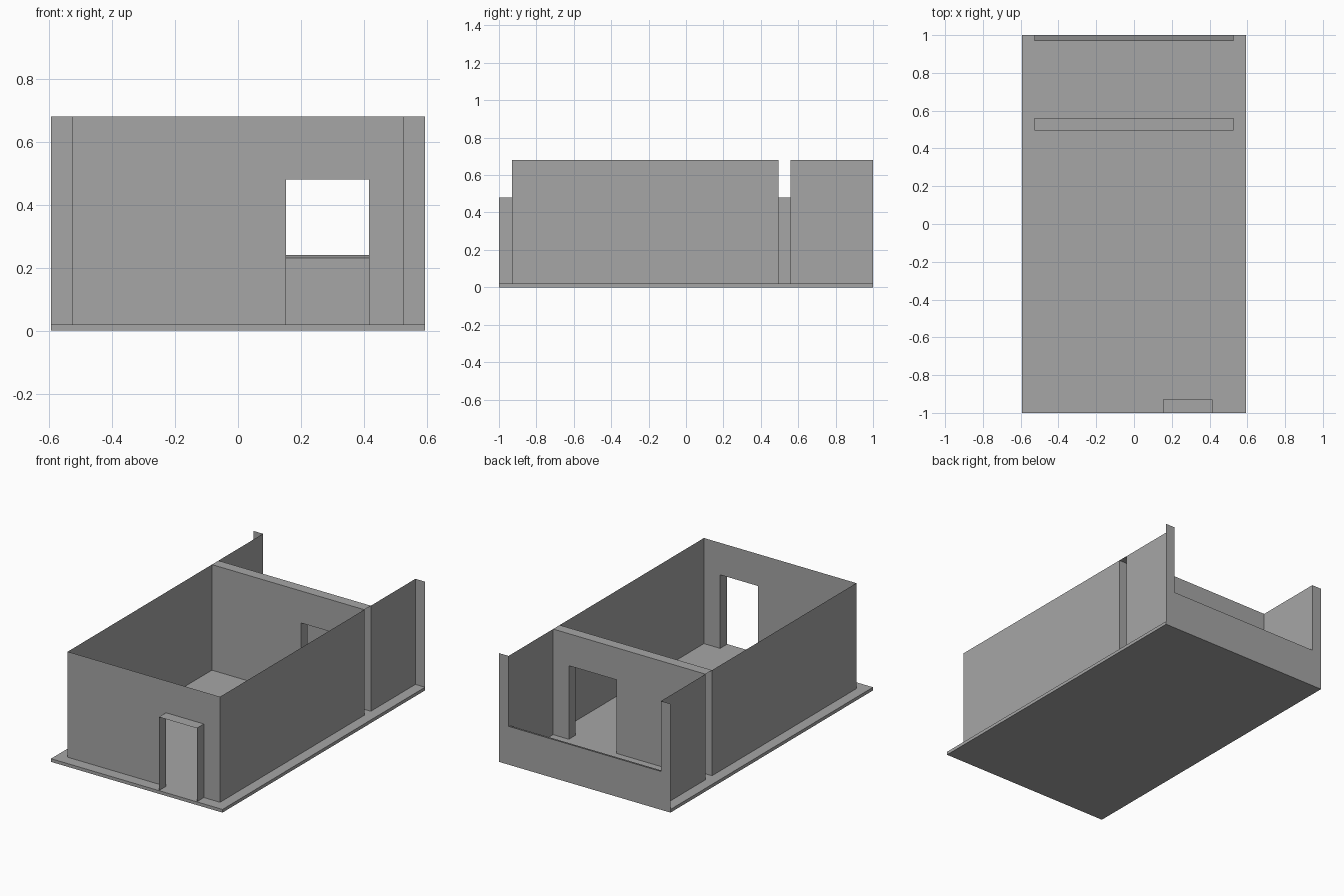
import bpy

# Remove the default cube only
cube = bpy.data.objects.get("Cube")
if cube:
    bpy.data.objects.remove(cube, do_unlink=True)

# Single plaster colour
grey = bpy.data.materials.new("plaster_grey")
grey.use_nodes = True
colour = (0.38, 0.38, 0.38, 1)
grey.diffuse_color = colour
bsdf = next(n for n in grey.node_tree.nodes if n.type == 'BSDF_PRINCIPLED')
bsdf.inputs["Base Color"].default_value = colour
bsdf.inputs["Roughness"].default_value = 0.9

BASE_X, BASE_Y = 0.593, 1.0
WALL_X = 0.527                     # side walls
FLOOR, TOP, DOOR_TOP = 0.02, 0.68, 0.48
FRONT_Y, PART_A, PART_B = -0.93, 0.495, 0.56
SILL_OUT, SILL_IN, SILL_Y = 0.24, 0.23, 0.97


def add_mesh(name, verts, faces):
    mesh = bpy.data.meshes.new(name)
    mesh.from_pydata(verts, [], faces)
    mesh.materials.append(grey)
    obj = bpy.data.objects.new(name, mesh)
    bpy.context.collection.objects.link(obj)
    return obj


def sheet(name, y, outline, flip=False):
    """Flat panel facing -y (or +y when flipped), outlined in x and z."""
    pts = [(x, y, z) for x, z in outline]
    add_mesh(name, pts[::-1] if flip else pts, [range(len(pts))])


def sweep(name, path, y0, y1, rise=0):
    """Strip made by sweeping an x-z path along y."""
    n = len(path)
    verts = [(x, y0, z) for x, z in path] + [(x, y1, z + rise) for x, z in path]
    add_mesh(name, verts, [(i, i + 1, n + i + 1, n + i) for i in range(n - 1)])


def door_path(x0, x1):
    return [(x0, FLOOR), (x0, DOOR_TOP), (x1, DOOR_TOP), (x1, FLOOR)]


def door_wall(x0, x1):
    """Wall outline with a doorway notched up from the floor."""
    return [(-WALL_X, FLOOR)] + door_path(x0, x1) + [
        (WALL_X, FLOOR), (WALL_X, TOP), (-WALL_X, TOP)]


# Floor slab
bpy.ops.mesh.primitive_cube_add(size=1, location=(0, 0, FLOOR / 2))
slab = bpy.context.object
slab.name = "floor_slab"
slab.scale = (2 * BASE_X, 2 * BASE_Y, FLOOR)
slab.data.materials.append(grey)

# Side walls, with an open slot at the partition ends
for side, x in (("left", WALL_X), ("right", -WALL_X)):
    path = [(x, FLOOR), (x, TOP)]
    if x > 0:
        path.reverse()
    sweep(side + "_room_wall", path, FRONT_Y, PART_A)
    sweep(side + "_balcony_wall", path, PART_B, BASE_Y)

# Front wall and its projecting door surround
front_door = (0.153, 0.415)
sheet("front_wall", FRONT_Y, door_wall(*front_door))
sweep("front_door_surround", door_path(*front_door), -BASE_Y, FRONT_Y)

# Hollow partition: two skins, doorway lining and top cap
inner_door = (0.09, 0.418)
sheet("partition_front_skin", PART_A, door_wall(*inner_door))
sheet("partition_back_skin", PART_B, door_wall(*inner_door), flip=True)
sweep("partition_door_lining", door_path(*inner_door), PART_A, PART_B)
sweep("partition_cap", [(-WALL_X, TOP), (WALL_X, TOP)], PART_A, PART_B)

# Back wall with wide opening, sloping sill and inner parapet skin
sheet("back_wall", BASE_Y, [
    (-BASE_X, FLOOR), (BASE_X, FLOOR), (BASE_X, TOP), (WALL_X, TOP),
    (WALL_X, SILL_OUT), (-WALL_X, SILL_OUT), (-WALL_X, TOP), (-BASE_X, TOP)],
    flip=True)
sweep("back_sill", [(-WALL_X, SILL_IN), (WALL_X, SILL_IN)], SILL_Y, BASE_Y,
      rise=SILL_OUT - SILL_IN)
sheet("parapet_inner_skin", SILL_Y, [
    (-WALL_X, FLOOR), (WALL_X, FLOOR), (WALL_X, SILL_IN), (-WALL_X, SILL_IN)])
